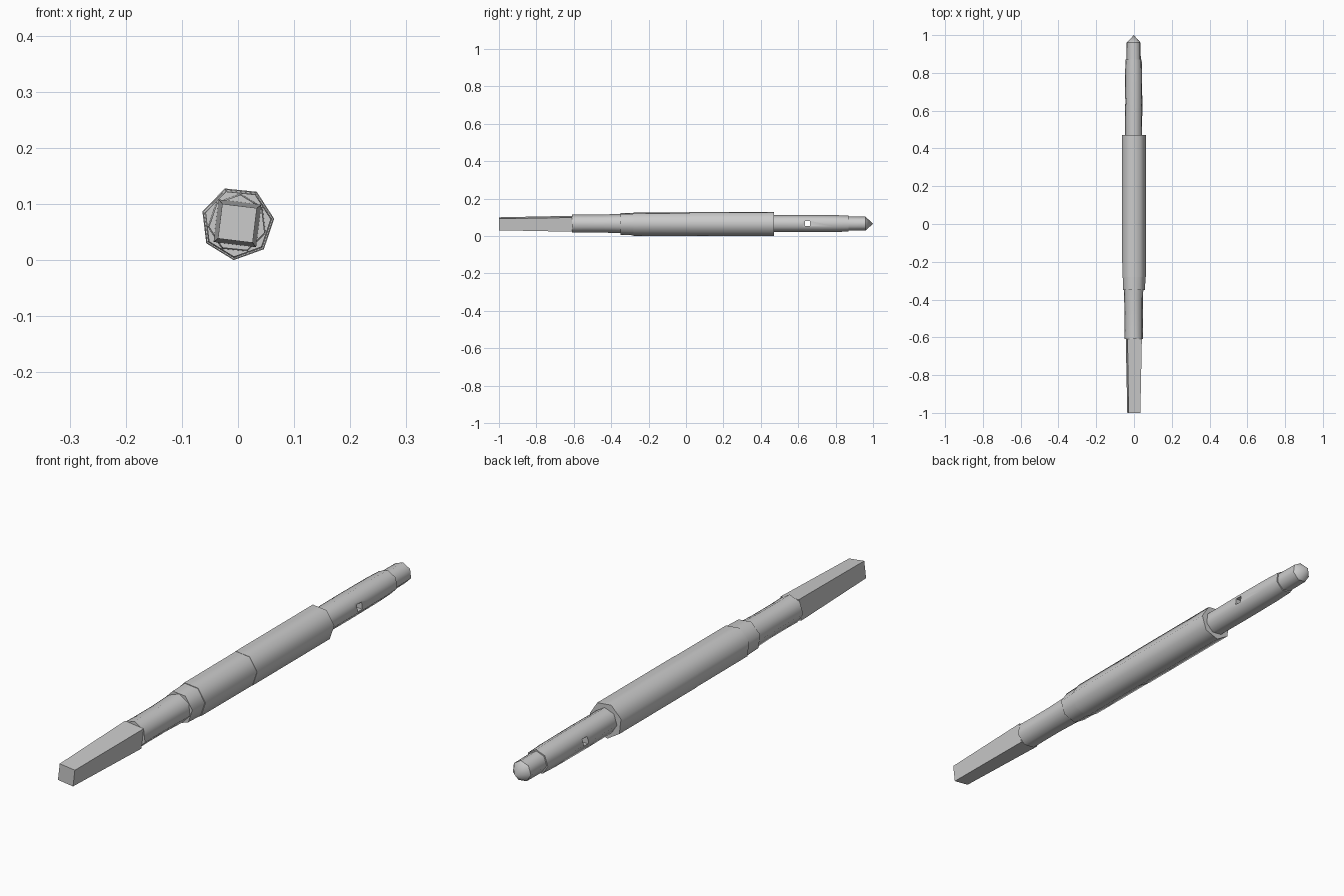
import bpy, bmesh, math

if "Cube" in bpy.data.objects:
    bpy.data.objects.remove(bpy.data.objects["Cube"])

CX, CZ = -0.001, 0.0657
A, B = math.radians(7), math.radians(7 + 180 / 7)   # two facet orientations


def loft(name, rings, sides, phase):
    """Closed solid through (y, radius) rings along y."""
    bm = bmesh.new()
    loops = []
    for y, r in rings:
        if r == 0:
            loops.append([bm.verts.new((CX, y, CZ))])
            continue
        loops.append([bm.verts.new((CX + r * math.cos(phase + math.tau * k / sides), y,
                                    CZ + r * math.sin(phase + math.tau * k / sides)))
                      for k in range(sides)])
    for a, b in zip(loops, loops[1:]):
        for k in range(sides):
            n = (k + 1) % sides
            if len(b) == 1:
                bm.faces.new((a[k], a[n], b[0]))
            else:
                bm.faces.new((a[k], a[n], b[n], b[k]))
    for loop in (loops[0], loops[-1]):
        if len(loop) > 1:
            bm.faces.new(loop)
    bmesh.ops.recalc_face_normals(bm, faces=bm.faces)
    me = bpy.data.meshes.new(name)
    bm.to_mesh(me)
    bm.free()
    me.shade_smooth()
    me.set_sharp_from_angle(angle=math.radians(56))
    ob = bpy.data.objects.new(name, me)
    bpy.context.collection.objects.link(ob)
    return ob


# Tapered square drive end, corners running into the neck
square = math.radians(45 - 7)
loft("square_end", [(-1.0, 0.044), (-0.61, 0.054)], 4, square)

# Slightly waisted neck and stepped seven-sided body
loft("neck", [(-0.61, 0.051), (-0.55, 0.050), (-0.45, 0.050), (-0.35, 0.053)], 7, B)
loft("collar", [(-0.35, 0.060), (-0.28, 0.062)], 7, A)
loft("front_sleeve", [(-0.28, 0.0645), (0.02, 0.0650)], 7, A)
loft("rear_sleeve", [(0.02, 0.0660), (0.47, 0.0660)], 7, A)

# Rear shaft with cross hole
shaft = loft("rear_shaft", [(0.47, 0.0465), (0.62, 0.0475), (0.80, 0.0465), (0.87, 0.044)], 7, B)
bpy.ops.mesh.primitive_cube_add(size=1, location=(0, 0.65, CZ + 0.002))
cutter = bpy.context.object
cutter.name = "hole_cutter"
cutter.scale = (0.3, 0.028, 0.026)
cutter.hide_render = True
cutter.display_type = 'WIRE'
mod = shaft.modifiers.new("cross_hole", 'BOOLEAN')
mod.operation = 'DIFFERENCE'
mod.solver = 'EXACT'
mod.object = cutter
# Bake the cut so the cutter can go
bpy.context.view_layer.objects.active = shaft
bpy.ops.object.modifier_apply(modifier=mod.name)
bpy.data.objects.remove(cutter)
shaft.data.set_sharp_from_angle(angle=math.radians(56))

# Stepped tip and point
loft("tip", [(0.87, 0.039), (0.96, 0.038)], 7, B)
loft("point", [(0.96, 0.038), (1.0, 0)], 7, B)
